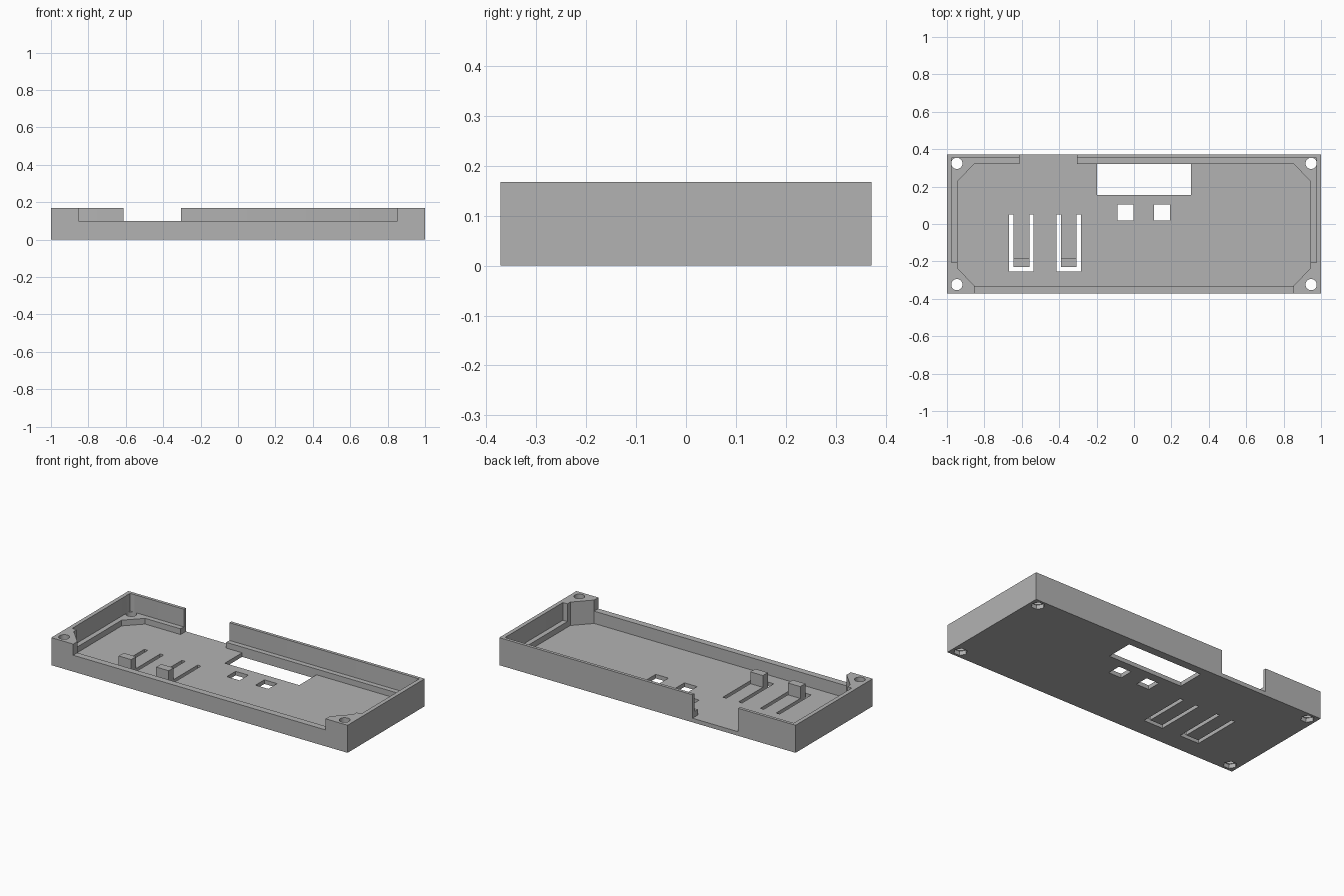
import bpy, bmesh, math

if "Cube" in bpy.data.objects:
    bpy.data.objects.remove(bpy.data.objects["Cube"])

HX, HY, TOP = 1.0, 0.372, 0.168
FLOOR, LEDGE, SILL, CLIP = 0.025, 0.06, 0.10, 0.097
OVER = 0.3

grey = bpy.data.materials.new("plain grey")
grey.use_nodes = True
grey.diffuse_color = (0.45, 0.45, 0.45, 1)
grey.node_tree.nodes["Principled BSDF"].inputs["Base Color"].default_value = (0.45, 0.45, 0.45, 1)


def prism(name, outline, z0, z1):
    """Extrude a flat outline between two heights."""
    bm = bmesh.new()
    face = bm.faces.new([bm.verts.new((x, y, z0)) for x, y in outline])
    ext = bmesh.ops.extrude_face_region(bm, geom=[face])
    for v in ext["geom"]:
        if isinstance(v, bmesh.types.BMVert):
            v.co.z = z1
    bmesh.ops.recalc_face_normals(bm, faces=bm.faces)
    mesh = bpy.data.meshes.new(name)
    bm.to_mesh(mesh)
    bm.free()
    mesh.materials.append(grey)
    obj = bpy.data.objects.new(name, mesh)
    bpy.context.collection.objects.link(obj)
    return obj


def rect(x0, x1, y0, y1):
    return [(x0, y0), (x1, y0), (x1, y1), (x0, y1)]


def ring(cx, cy, r, n):
    return [(cx + r * math.cos(2 * math.pi * i / n), cy + r * math.sin(2 * math.pi * i / n))
            for i in range(n)]


tray = prism("tray", rect(-HX, HX, -HY, HY), 0, TOP)


def combine(operation, outline, z0, z1):
    """Cut or join a prism with the tray, then drop the helper."""
    helper = prism("helper", outline, z0, z1)
    helper.hide_render = True
    mod = tray.modifiers.new("shape", 'BOOLEAN')
    mod.operation, mod.solver, mod.object = operation, 'EXACT', helper
    bpy.context.view_layer.objects.active = tray
    bpy.ops.object.modifier_apply(modifier=mod.name)
    bpy.data.objects.remove(helper)


def cut(outline, z0=-OVER, z1=OVER):
    combine('DIFFERENCE', outline, z0, z1)


# Main cavity with chamfered corners
half = [(0.852, -0.332), (0.945, -0.234), (0.945, 0.228), (0.852, 0.322)]
cut(half + [(-x, y) for x, y in reversed(half)], FLOOR)

# Thin rim above the ledge, leaving full-height front posts
cut(rect(-0.975, 0.975, -0.206, 0.353), LEDGE)

# Lowered front wall and back wall gap
cut(rect(-0.852, 0.852, -0.5, -0.3), SILL)
cut(rect(-0.613, -0.305, 0.3, 0.5), FLOOR)

# Display window and two square openings
cut(rect(-0.198, 0.304, 0.156, 0.322))
for x in (-0.045, 0.149):
    cut(rect(x - 0.043, x + 0.043, 0.018, 0.103))

# Flexible button tongues with raised ends
for x in (-0.602, -0.349):
    a, b = 0.065, 0.042
    cut([(x - a, 0.05), (x - a, -0.255), (x + a, -0.255), (x + a, 0.05),
         (x + b, 0.05), (x + b, -0.23), (x - b, -0.23), (x - b, 0.05)])
    combine('UNION', rect(x - b, x + b, -0.23, -0.182), FLOOR / 2, CLIP)

# Corner screw holes with hexagonal nut pockets underneath
for x in (-0.947, 0.947):
    for y in (-0.324, 0.324):
        cut(ring(x, y, 0.03, 32))
        cut(ring(x, y, 0.038, 6), -OVER, FLOOR)

tray.select_set(True)
bpy.context.view_layer.objects.active = tray
bpy.ops.object.shade_smooth_by_angle(angle=math.radians(25))
